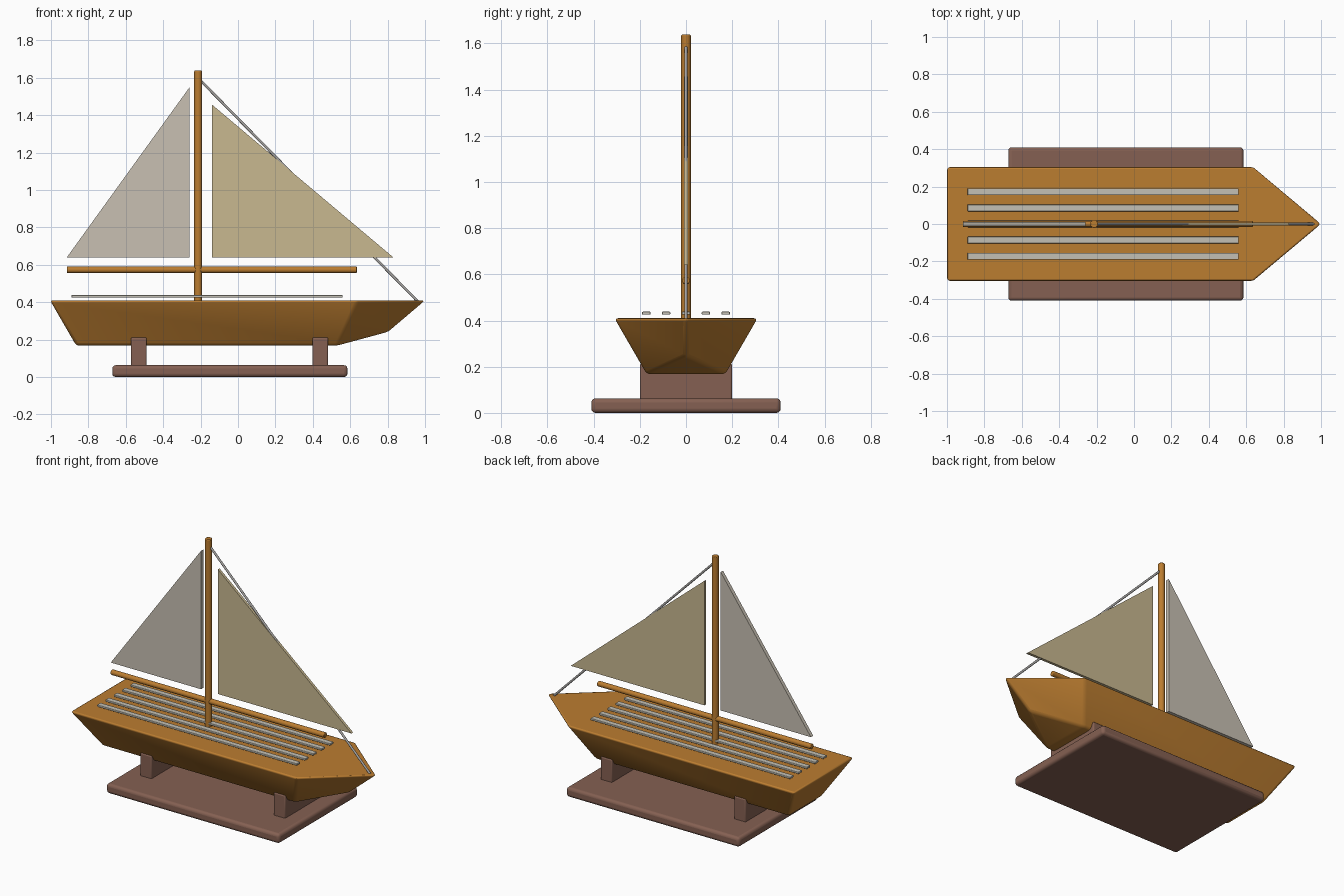
import bpy, bmesh, math
from mathutils import Vector

if "Cube" in bpy.data.objects:
    bpy.data.objects.remove(bpy.data.objects["Cube"])


def material(name, rgb):
    m = bpy.data.materials.new(name)
    m.diffuse_color = (*rgb, 1)
    m.use_nodes = True
    m.node_tree.nodes["Principled BSDF"].inputs["Base Color"].default_value = m.diffuse_color
    return m


WOOD = material("varnished_wood", (0.50, 0.205, 0.03))
STAND = material("stand_brown", (0.235, 0.118, 0.085))
CANVAS = material("grey_canvas", (0.58, 0.53, 0.45))
CREAM = material("cream_canvas", (0.58, 0.48, 0.28))
INLAY = material("pale_inlay", (0.55, 0.53, 0.46))
WIRE = material("rigging_grey", (0.38, 0.37, 0.36))


def finish(ob, name, mat, bevel=0, segments=3):
    ob.name = name
    ob.data.materials.clear()
    ob.data.materials.append(mat)
    if bevel:
        mod = ob.modifiers.new("soft_edges", 'BEVEL')
        mod.width, mod.segments = bevel, segments
        mod.limit_method, mod.angle_limit = 'ANGLE', math.radians(15)
    bpy.ops.object.select_all(action='DESELECT')
    ob.select_set(True)
    bpy.context.view_layer.objects.active = ob
    bpy.ops.object.shade_smooth_by_angle(angle=math.radians(35))
    return ob


def mesh_object(verts, faces):
    me = bpy.data.meshes.new("part")
    me.from_pydata(verts, [], faces)
    bm = bmesh.new()
    bm.from_mesh(me)
    bmesh.ops.recalc_face_normals(bm, faces=bm.faces)
    bm.to_mesh(me)
    bm.free()
    ob = bpy.data.objects.new("part", me)
    bpy.context.collection.objects.link(ob)
    return ob


def box(name, lo, hi, mat, bevel=0):
    lo, hi = Vector(lo), Vector(hi)
    bpy.ops.mesh.primitive_cube_add(size=1, location=(lo + hi) / 2)
    ob = bpy.context.object
    for v in ob.data.vertices:
        v.co = v.co * (hi - lo)
    return finish(ob, name, mat, bevel)


def rod(name, a, b, radius, mat, bevel=0):
    a, b = Vector(a), Vector(b)
    bpy.ops.mesh.primitive_cylinder_add(vertices=24, radius=radius, depth=(b - a).length,
                                        location=(a + b) / 2)
    ob = bpy.context.object
    ob.rotation_euler = (b - a).to_track_quat('Z', 'Y').to_euler()
    ob = finish(ob, name, mat)
    if bevel:
        mod = ob.modifiers.new("soft_ends", 'BEVEL')
        mod.width, mod.segments = bevel, 2
        mod.limit_method, mod.angle_limit = 'ANGLE', math.radians(40)
    return ob


def sail(name, profile, thickness, mat):
    n = len(profile)
    verts = [(x, s * thickness / 2, z) for s in (-1, 1) for x, z in profile]
    faces = [tuple(range(n)), tuple(range(n, 2 * n))]
    faces += [(i, (i + 1) % n, n + (i + 1) % n, n + i) for i in range(n)]
    return finish(mesh_object(verts, faces), name, mat)


# Hull: deck outline lofted to a narrower keel outline, pointed bow
deck = [(-1.005, -0.31, 0.41), (0.64, -0.31, 0.41), (1.01, 0, 0.41),
        (0.64, 0.31, 0.41), (-1.005, 0.31, 0.41)]
keel = [(-0.865, -0.17, 0.168), (0.53, -0.17, 0.168), (0.815, 0, 0.245),
        (0.53, 0.17, 0.168), (-0.865, 0.17, 0.168)]
sides = [(i, (i + 1) % 5, 5 + (i + 1) % 5, 5 + i) for i in range(5)]
hull = mesh_object(deck + keel, [(0, 1, 2, 3, 4), (5, 6, 8, 9), (6, 7, 8)] + sides)
finish(hull, "hull", WOOD, 0.015)

# Display stand: base board and two cradle uprights
box("stand_base", (-0.672, -0.41, 0), (0.585, 0.41, 0.063), STAND, 0.018)
for label, x in (("rear", -0.53), ("front", 0.44)):
    box(label + "_stand_upright", (x - 0.042, -0.2, 0.055), (x + 0.042, 0.2, 0.212), STAND, 0.008)

# Inlay strips running just above the deck
for i in range(-2, 3):
    y = i * 0.086
    box(f"deck_strip_{i + 3}", (-0.89, y - 0.018, 0.425), (0.56, y + 0.018, 0.438), INLAY, 0.003)

# Mast and boom
rod("mast", (-0.213, 0, 0.40), (-0.213, 0, 1.638), 0.021, WOOD, 0.004)
rod("boom", (-0.915, 0, 0.573), (0.635, 0, 0.573), 0.017, WOOD, 0.003)

# Sails
sail("main_sail", [(-0.915, 0.64), (-0.26, 0.64), (-0.26, 1.548)], 0.024, CANVAS)
sail("jib_sail", [(-0.14, 0.64), (0.83, 0.64), (-0.14, 1.457)], 0.018, CREAM)

# Forestay from masthead to bow
rod("forestay", (-0.205, 0, 1.59), (0.96, 0, 0.405), 0.007, WIRE)
